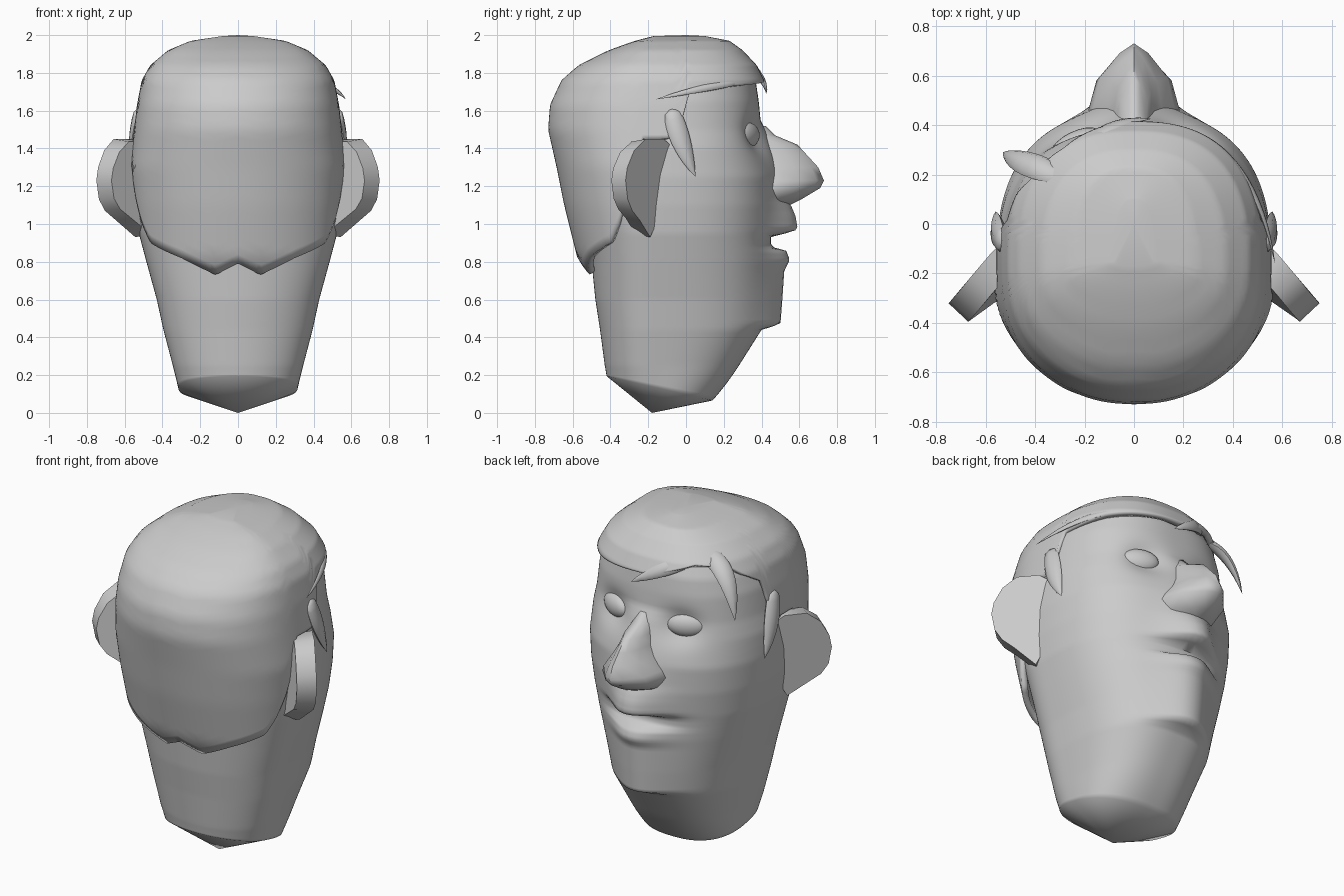
import bpy, bmesh, math
from mathutils import Vector

if "Cube" in bpy.data.objects:
    bpy.data.objects.remove(bpy.data.objects["Cube"])

grey = bpy.data.materials.new("plain_grey")
grey.use_nodes = True
grey.diffuse_color = (0.6, 0.6, 0.6, 1)
grey.node_tree.nodes["Principled BSDF"].inputs["Base Color"].default_value = (0.6, 0.6, 0.6, 1)

SEGS = 144
MID_Y = -0.15  # depth of the widest part of the head


def lerp(table, t):
    """Linear lookup in rows whose first item is the key."""
    if t <= table[0][0]:
        return table[0][1:]
    for a, b in zip(table, table[1:]):
        if t <= b[0]:
            f = (t - a[0]) / (b[0] - a[0])
            return tuple(p + (q - p) * f for p, q in zip(a[1:], b[1:]))
    return table[-1][1:]


def loft(name, rings, start=None, end=None, cap=False, angle=50):
    """Skin closed rings, ending in points, flat caps or open edges."""
    bm = bmesh.new()
    loops = [[bm.verts.new(p) for p in ring] for ring in rings]
    n = len(loops[0])
    for a, b in zip(loops, loops[1:]):
        for i in range(n):
            j = (i + 1) % n
            bm.faces.new((a[i], a[j], b[j], b[i]))
    for loop, tip in ((loops[0], start), (loops[-1], end)):
        if tip is not None:
            v = bm.verts.new(tip)
            for i in range(n):
                bm.faces.new((loop[i], loop[(i + 1) % n], v))
        elif cap:
            bm.faces.new(loop)
    bmesh.ops.recalc_face_normals(bm, faces=bm.faces)
    mesh = bpy.data.meshes.new(name)
    bm.to_mesh(mesh)
    bm.free()
    mesh.materials.append(grey)
    obj = bpy.data.objects.new(name, mesh)
    bpy.context.collection.objects.link(obj)
    smooth(obj, angle)
    return obj


def smooth(obj, angle):
    bpy.ops.object.select_all(action="DESELECT")
    obj.select_set(True)
    bpy.context.view_layer.objects.active = obj
    bpy.ops.object.shade_smooth_by_angle(angle=math.radians(angle))


def outline(row, theta, z):
    """Point on a rounded cross-section; theta 0 is the face side."""
    back, face, width = row
    s, c = math.sin(theta), math.cos(theta)
    power = 2 / 2.5 if c > 0 else 2 / (2.5 + 0.35 * c)
    x = math.copysign(abs(s) ** power, s) * width
    reach = (face - MID_Y) if c > 0 else (MID_Y - back)
    return Vector((x, MID_Y + math.copysign(abs(c) ** power, c) * reach, z))


def gauss(v, size):
    return math.exp(-(v / size) ** 2)


# Skin of head and neck: height, back, face, half width
skin = [(0.13, -0.42, 0.14, 0.315), (0.25, -0.43, 0.28, 0.345),
        (0.44, -0.455, 0.40, 0.395), (0.60, -0.48, 0.42, 0.43),
        (0.80, -0.50, 0.435, 0.485), (0.95, -0.52, 0.44, 0.525),
        (1.10, -0.58, 0.455, 0.545), (1.25, -0.64, 0.455, 0.555),
        (1.40, -0.68, 0.415, 0.55), (1.50, -0.70, 0.40, 0.53),
        (1.65, -0.69, 0.385, 0.515), (1.75, -0.63, 0.37, 0.485),
        (1.84, -0.52, 0.33, 0.44), (1.91, -0.38, 0.25, 0.33),
        (1.95, -0.20, 0.10, 0.20)]
# Centre line of chin, lips and bridge: height, depth
centre = [(0.44, 0.40), (0.47, 0.50), (0.60, 0.51), (0.75, 0.52), (0.81, 0.55),
          (0.86, 0.53), (0.88, 0.45), (0.94, 0.45), (0.955, 0.57), (0.98, 0.59),
          (1.04, 0.58), (1.09, 0.56), (1.14, 0.53), (1.30, 0.49), (1.48, 0.43),
          (1.56, 0.39)]


def skin_point(theta, z):
    row = lerp(skin, z)
    p = outline(row, theta, z)
    if math.cos(theta) > 0:
        if 0.44 < z < 1.56:
            p.y += max(0, lerp(centre, z)[0] - row[1]) * gauss(p.x, 0.17)
        p.y -= 0.05 * gauss(abs(p.x) - 0.22, 0.11) * gauss(z - 1.47, 0.09)
    if z < 0.25:
        p.z -= 0.23 * (p.y + 0.14) * (0.25 - z) / 0.12
    return p


angles = [2 * math.pi * i / SEGS for i in range(SEGS)]
levels = [0.13 + (1.95 - 0.13) * i / 100 for i in range(101)]
loft("head", [[skin_point(t, z) for t in angles] for z in levels],
     start=(0, -0.18, 0), end=(0, -0.05, 1.96), angle=75)

# Hair shell: height, back, face, half width
hair = [(0.72, -0.51, 0.43, 0.50), (0.82, -0.575, 0.43, 0.52),
        (1.10, -0.645, 0.45, 0.555), (1.30, -0.685, 0.45, 0.572),
        (1.50, -0.73, 0.42, 0.55), (1.63, -0.72, 0.42, 0.535),
        (1.76, -0.66, 0.415, 0.51), (1.84, -0.57, 0.375, 0.465),
        (1.92, -0.41, 0.30, 0.37), (1.97, -0.27, 0.23, 0.25),
        (1.995, -0.17, 0.10, 0.08)]
# Lower edge of the hair by angle from the face, down to the nape points
edge = [(0, 1.755), (50, 1.73), (78, 1.69), (82, 1.50), (86, 1.45),
        (96, 1.45), (104, 1.15), (112, 1.0), (121, 0.90), (147, 0.82),
        (168, 0.73), (180, 0.79)]
parting = [(0, 0), (18, 0.06), (32, 0.1), (58, 0.09), (78, 0)]


def hair_ring(f):
    ring = []
    for t in angles:
        deg = math.degrees(t)
        side = min(deg, 360 - deg)
        low = lerp(edge, side)[0]
        if deg > 180:
            low += lerp(parting, side)[0]
        z = low + (1.995 - low) * f
        ring.append(outline(lerp(hair, z), t, z))
    return ring


cap = loft("hair", [hair_ring(1 - (1 - i / 36) ** 1.5) for i in range(37)],
           end=(0, 0, 2.0))
shell = cap.modifiers.new("thickness", "SOLIDIFY")
shell.thickness = 0.035
shell.offset = -1


def lock(name, a, b, c, radius):
    """Tapered strand of hair along a bent path."""
    a, b, c = Vector(a), Vector(b), Vector(c)
    rings = []
    for i in range(1, 10):
        f = i / 10
        p = a * (1 - f) ** 2 + b * 2 * f * (1 - f) + c * f * f
        along = ((b - a) * (1 - f) + (c - b) * f).normalized()
        out = Vector((p.x, p.y + 0.1, 0.2)).normalized()
        flat = along.cross(out).normalized()
        out = flat.cross(along)
        r = radius * math.sin(math.pi * (0.2 + 0.8 * f)) ** 0.8
        rings.append([p + flat * r * math.cos(k * math.pi / 4)
                      + out * r * 0.5 * math.sin(k * math.pi / 4) for k in range(8)])
    loft(name, rings, start=a, end=c, angle=60)


lock("forelock_outer", (-0.24, 0.18, 1.86), (-0.47, 0.25, 1.88), (-0.53, 0.29, 1.56), 0.055)
lock("forelock_inner", (-0.26, 0.2, 1.86), (-0.16, 0.42, 1.83), (0.07, 0.425, 1.69), 0.045)
lock("side_strand", (0.38, 0.28, 1.75), (0.52, 0.12, 1.73), (0.57, -0.16, 1.66), 0.02)
for side, label in ((1, "left"), (-1, "right")):
    lock(label + "_sideburn", (side * 0.525, -0.08, 1.62), (side * 0.56, -0.04, 1.45),
         (side * 0.56, 0.05, 1.25), 0.055)

# Nose: height, depth of ridge, half width
nose_rows = [(1.52, 0.42, 0.04), (1.47, 0.47, 0.06), (1.42, 0.59, 0.07),
             (1.36, 0.645, 0.085), (1.30, 0.70, 0.115), (1.23, 0.73, 0.165),
             (1.19, 0.71, 0.185), (1.13, 0.61, 0.165), (1.09, 0.53, 0.10)]
half = [(1.0, 0.0), (1.0, 0.32), (0.82, 0.65), (0.35, 0.9)]
shape = half + [(0, 1)] + [(-x, y) for x, y in reversed(half)]
loft("nose", [[(x * w, 0.34 + y * (tip - 0.34), z) for x, y in shape]
              for z, tip, w in nose_rows], cap=True, angle=60)

# Ears: swept-back plates with a rim (reach from the head, height)
ear = [(0, 1.40), (0.25, 1.45), (0.6, 1.45), (0.82, 1.39), (0.96, 1.30), (1.0, 1.23),
       (0.94, 1.13), (0.8, 1.07), (0.55, 1.02), (0.1, 0.93), (0, 1.0)]
for side, label in ((1, "left"), (-1, "right")):
    face_ring = [(side * (0.52 + 0.23 * s),
                  -0.05 - 0.27 * s - 0.24 * (1 - s) * (1.45 - z), z) for s, z in ear]
    back_ring = [(x - side * 0.08, y - 0.075, 1.22 + (z - 1.22) * 0.94)
                 for x, y, z in face_ring]
    loft(label + "_ear", [face_ring, back_ring], cap=True, angle=40)

    # Eyes set in the sockets
    bpy.ops.mesh.primitive_uv_sphere_add(segments=20, ring_count=12, radius=1,
                                         location=(side * 0.235, 0.325, 1.47),
                                         rotation=(0, 0, -side * 0.45))
    eye = bpy.context.object
    eye.name = label + "_eye"
    eye.scale = (0.11, 0.05, 0.068)
    eye.data.materials.append(grey)
    smooth(eye, 60)
